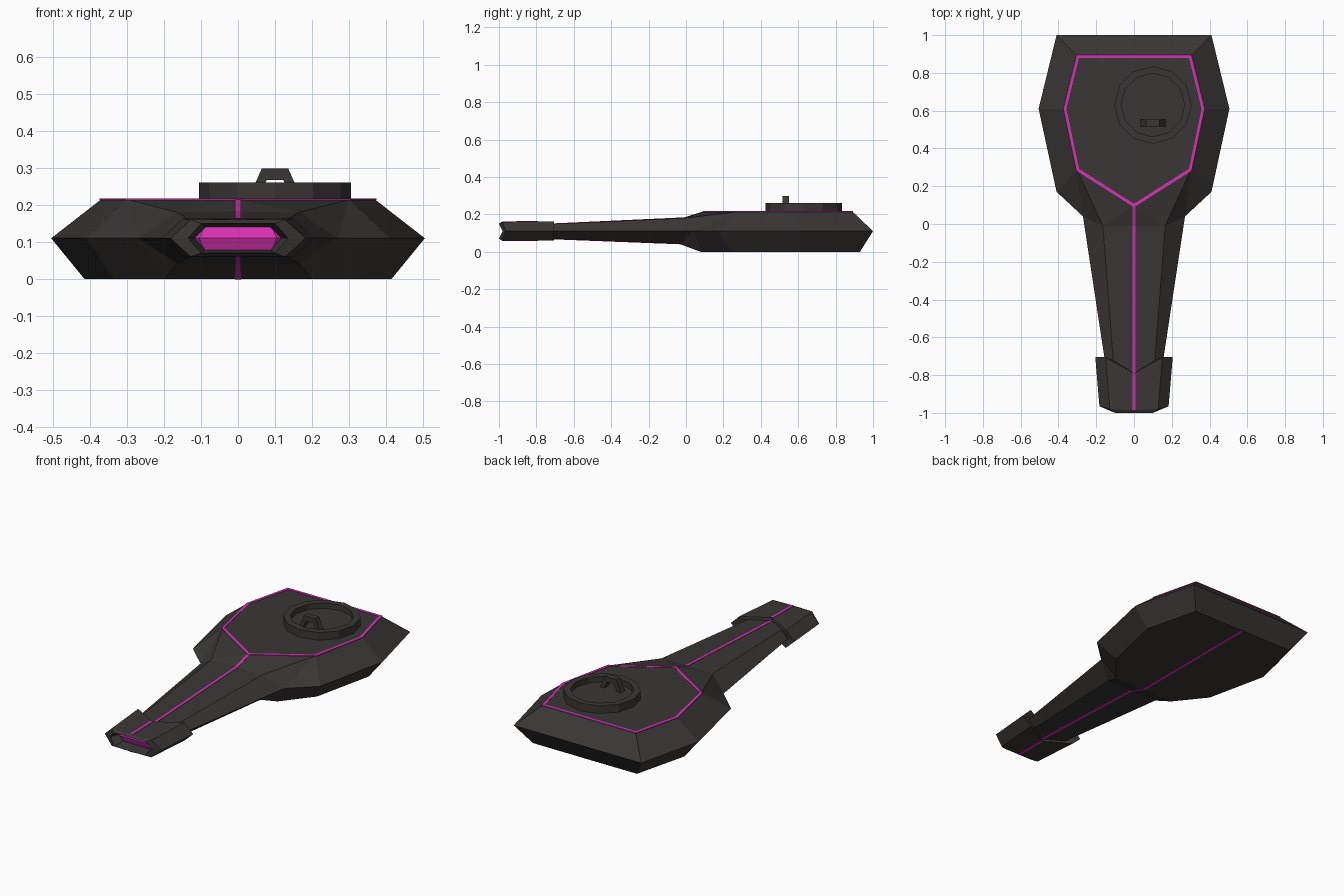
import bpy, bmesh, math
from mathutils import Vector

if "Cube" in bpy.data.objects:
    bpy.data.objects.remove(bpy.data.objects["Cube"])


def material(name, color):
    m = bpy.data.materials.new(name)
    m.diffuse_color = color
    m.use_nodes = True
    m.node_tree.nodes["Principled BSDF"].inputs["Base Color"].default_value = m.diffuse_color
    return m


DARK = material("dark_armour", (0.042, 0.038, 0.036, 1))
PINK = material("pink_glow", (0.68, 0.03, 0.44, 1))


def build(name, verts, faces, mat, mirror=False):
    """Mesh from points and faces, optionally mirrored across x = 0."""
    bm = bmesh.new()
    vs = [bm.verts.new(v) for v in verts]
    for f in faces:
        bm.faces.new([vs[i] for i in f])
    if mirror:
        bmesh.ops.mirror(bm, geom=bm.verts[:] + bm.edges[:] + bm.faces[:],
                         axis='X', merge_dist=0.0005)
        bmesh.ops.remove_doubles(bm, verts=bm.verts[:], dist=0.0005)
    bmesh.ops.recalc_face_normals(bm, faces=bm.faces[:])
    me = bpy.data.meshes.new(name)
    bm.to_mesh(me)
    bm.free()
    me.materials.append(mat)
    ob = bpy.data.objects.new(name, me)
    bpy.context.collection.objects.link(ob)
    return ob


def loft(name, rings, mat, closed=False, mirror=False):
    """Quads between successive rings of equal length."""
    n = len(rings[0])
    faces = [(r * n + i, r * n + (i + 1) % n, (r + 1) * n + (i + 1) % n, (r + 1) * n + i)
             for r in range(len(rings) - 1) for i in range(n if closed else n - 1)]
    return build(name, [p for r in rings for p in r], faces, mat, mirror)


def strip(name, path, width, closed=False, half=0.002):
    """Thin mitred band that follows a path, lying flat in xy."""
    pts = [Vector(p) for p in path]
    n = len(pts)
    rings = []
    for i, p in enumerate(pts):
        a = pts[i - 1] if (closed or i) else p
        b = pts[(i + 1) % n] if (closed or i < n - 1) else p
        d1, d2 = (p - a).to_2d(), (b - p).to_2d()
        d1 = d1.normalized() if d1.length else d2.normalized()
        d2 = d2.normalized() if d2.length else d1
        n1, n2 = Vector((-d1.y, d1.x)), Vector((-d2.y, d2.x))
        m = (n1 + n2).normalized()
        m = m * (width / 2 / m.dot(n1))
        o = Vector((m.x, m.y, 0))
        h = Vector((0, 0, half))
        rings.append([p + o + h, p - o + h, p - o - h, p + o - h])
    if closed:
        rings.append(rings[0])
    ob = loft(name, rings, PINK, closed=True, mirror=False)
    return ob


# turret hull with integral tapered barrel (right half, mirrored)
T, M = 0.215, 0.11
hull = [
    (0, .095, T), (.30, .285, T), (.37, .61, T), (.30, .89, T), (0, .89, T),         # 0-4 top plate
    (.27, .04, M), (.41, .17, M), (.505, .61, M), (.41, 1, M), (0, 1, M),            # 5-9 waist
    (.20, .08, 0), (.335, .25, 0), (.415, .61, 0), (.335, .93, 0), (0, .93, 0),      # 10-14 floor
    (0, .08, 0), (0, -.01, .182), (.165, -.01, .18), (.165, -.03, .042), (0, -.03, .042),  # 15-19 root
    (0, -.85, .143), (.10, -.85, .143), (.135, -.85, M), (.10, -.85, .074), (0, -.85, .074),  # 20-24 tip
]
build("turret_hull", hull, [
    (0, 1, 2, 3, 4), (1, 6, 7, 2), (2, 7, 8, 3), (3, 8, 9, 4), (1, 5, 6),
    (6, 5, 10, 11), (7, 6, 11, 12), (8, 7, 12, 13), (9, 8, 13, 14), (10, 15, 14, 13, 12, 11),
    (0, 16, 17), (0, 17, 1), (1, 17, 5), (5, 18, 10), (10, 18, 19, 15),
    (16, 20, 21, 17), (17, 21, 22, 5), (5, 22, 23, 18), (18, 23, 24, 19),
    (20, 24, 23, 22, 21)], DARK, mirror=True)


# muzzle collar with V-cut rear edge and hexagonal bore
def section(yc, yt, ym, wt, wm, zt, zb):
    return [(0, yc, zt), (wt, yt, zt), (wm, ym, M), (wt, yt, zb), (0, yc, zb)]


loft("muzzle", [
    section(-.79, -.725, -.715, .105, .145, .146, .073),
    section(-.79, -.705, -.705, .15, .205, .163, .060),
    section(-.985, -.98, -.965, .128, .183, .160, .060),
    section(-1.0, -1.0, -.98, .100, .135, .150, .070),
    section(-.93, -.93, -.93, .088, .117, .140, .078)], DARK, mirror=True)

# glowing bore plug, creased at mid height
build("bore_glow", [(0, -.925, .142), (.09, -.925, .142), (.12, -.925, M), (.09, -.925, .076),
                    (0, -.925, .076), (0, -.94, M), (.105, -.94, M)],
      [(0, 1, 6, 5), (1, 2, 6), (2, 3, 6), (3, 4, 5, 6), (0, 4, 3, 2, 1)], PINK, mirror=True)

# pink trim lines
right = [(0, .098), (.298, .287), (.366, .61), (.298, .886)]
loop = right + [(-x, y) for x, y in reversed(right[1:])]
strip("top_trim_loop", [(x, y, T) for x, y in loop], .016, closed=True)
strip("barrel_trim_top", [(0, .098, T), (0, -.01, .182), (0, -.80, .1455)], .015)
strip("muzzle_trim_top", [(0, -.79, .163), (0, -.985, .16)], .015)
strip("barrel_trim_bottom", [(0, .93, .001), (0, .08, .001), (0, -.03, .042), (0, -.80, .072)], .015)
strip("muzzle_trim_bottom", [(0, -.79, .06), (0, -.985, .06)], .015)

# hatch: raised 12-sided rim with sunken lid
CX, CY, SIDES = .10, .63, 12


def circle(r, z):
    return [(CX + r * math.cos(2 * math.pi * i / SIDES),
             CY + r * math.sin(2 * math.pi * i / SIDES), z) for i in range(SIDES)]


loft("hatch_rim", [circle(.205, .205), circle(.205, .26), circle(.168, .26), circle(.168, .205),
                   circle(.205, .205)], DARK, closed=True)
build("hatch_lid", circle(.17, .228), [tuple(range(SIDES))], DARK)

# hatch handle: bent bar, square section
outer = [(-.068, .225), (-.036, .298), (.036, .298), (.068, .225)]
inner = [(-.042, .225), (-.022, .268), (.022, .268), (.042, .225)]
rings = [[(CX + o[0], .516, o[1]), (CX + o[0], .552, o[1]),
          (CX + i[0], .552, i[1]), (CX + i[0], .516, i[1])] for o, i in zip(outer, inner)]
loft("hatch_handle", rings, DARK, closed=True)
